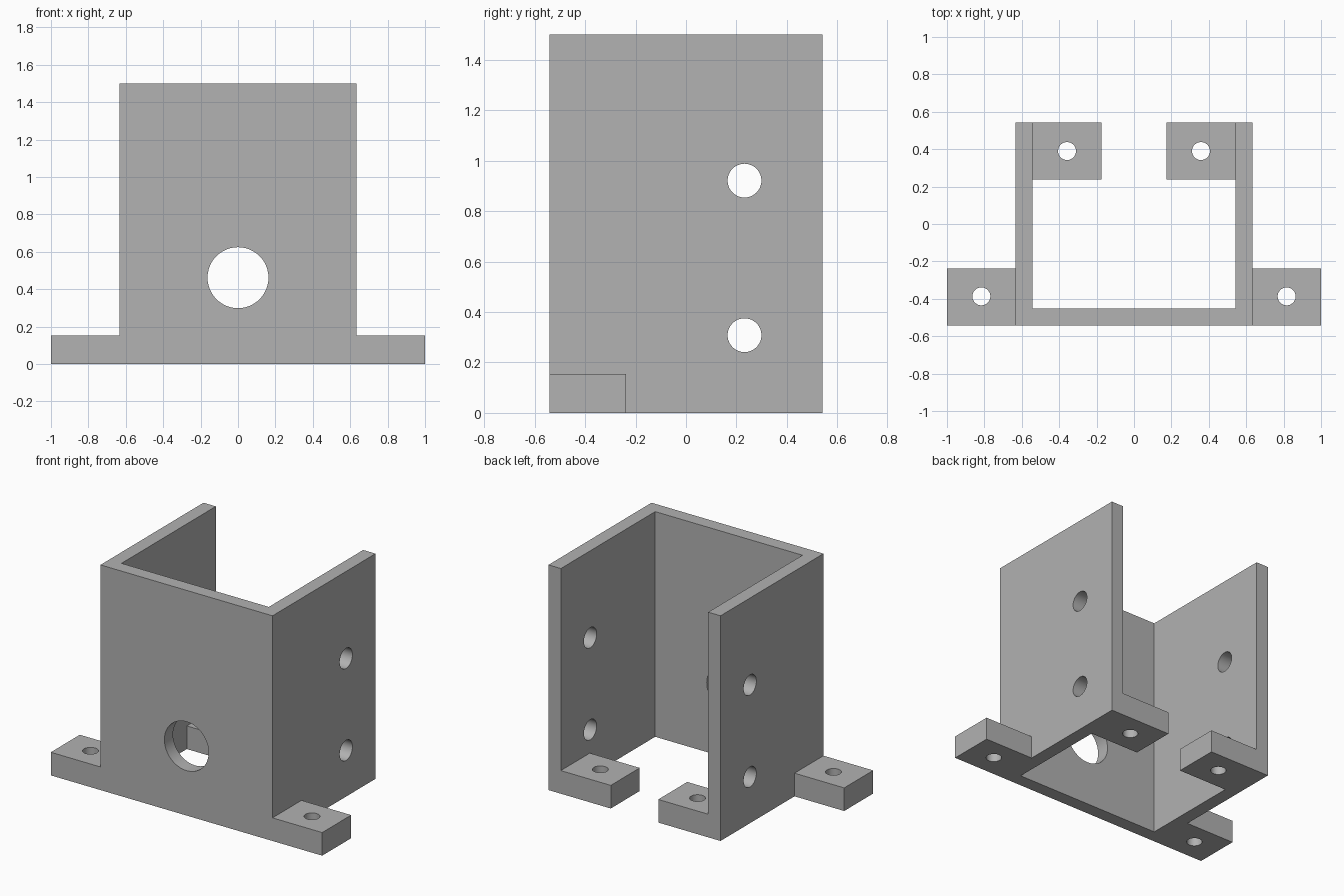
import bpy
import bmesh
from math import pi
from mathutils import Matrix, Vector

cube = bpy.data.objects.get("Cube")
if cube:
    bpy.data.objects.remove(cube, do_unlink=True)

# Main dimensions
HALF_W, HALF_D, HEIGHT = 0.634, 0.542, 1.5
WALL = 0.091
FOOT_H, FOOT_D = 0.154, 0.305
INNER_W = HALF_W - WALL

grey = bpy.data.materials.new("plain grey")
grey.use_nodes = True
colour = (0.445, 0.445, 0.445, 1)
grey.diffuse_color = colour
grey.node_tree.nodes["Principled BSDF"].inputs["Base Color"].default_value = colour


def finish(name, bm):
    bmesh.ops.recalc_face_normals(bm, faces=bm.faces)
    mesh = bpy.data.meshes.new(name)
    bm.to_mesh(mesh)
    bm.free()
    mesh.materials.append(grey)
    obj = bpy.data.objects.new(name, mesh)
    bpy.context.collection.objects.link(obj)
    return obj


def prism(name, outline, height):
    bm = bmesh.new()
    base = bm.faces.new([bm.verts.new((x, y, 0)) for x, y in outline])
    top = bmesh.ops.extrude_face_region(bm, geom=[base])["geom"]
    verts = [v for v in top if isinstance(v, bmesh.types.BMVert)]
    bmesh.ops.translate(bm, verts=verts, vec=(0, 0, height))
    return finish(name, bm)


def block(name, x0, x1, y0, y1, height):
    return prism(name, [(x0, y0), (x1, y0), (x1, y1), (x0, y1)], height)


def drill(name, radius, length, centre, axis):
    bm = bmesh.new()
    turn = Vector((0, 0, 1)).rotation_difference(Vector(axis)).to_matrix().to_4x4()
    bmesh.ops.create_cone(bm, cap_ends=True, segments=48, radius1=radius,
                          radius2=radius, depth=length,
                          matrix=Matrix.Translation(centre) @ turn)
    obj = finish(name, bm)
    obj.hide_render = True
    return obj


def combine(target, tool, operation):
    mod = target.modifiers.new(operation.title(), "BOOLEAN")
    mod.operation = operation
    mod.solver = "EXACT"
    mod.object = tool
    bpy.context.view_layer.objects.active = target
    bpy.ops.object.modifier_apply(modifier=mod.name)
    bpy.data.objects.remove(tool, do_unlink=True)


# U-shaped channel, open at the back
half = [(HALF_W, -HALF_D), (HALF_W, HALF_D), (INNER_W, HALF_D),
        (INNER_W, WALL - HALF_D)]
bracket = prism("bracket", half + [(-x, y) for x, y in reversed(half)], HEIGHT)

# Mounting feet: outside at the front, inside at the back
overlap = WALL / 2
for side in (-1, 1):
    outer = sorted((side * (HALF_W - overlap), side))
    combine(bracket, block("front_foot", *outer, -HALF_D, FOOT_D - HALF_D, FOOT_H), "UNION")
    inner = sorted((side * 0.175, side * (INNER_W + overlap)))
    combine(bracket, block("back_foot", *inner, HALF_D - FOOT_D, HALF_D, FOOT_H), "UNION")

# Screw holes through the feet
for side in (-1, 1):
    for x, y in ((0.816, -0.387), (0.358, 0.39)):
        combine(bracket, drill("foot_drill", 0.048, 0.5, (side * x, y, 0.1), (0, 0, 1)),
                "DIFFERENCE")

# Cross holes through both side walls
for z in (0.308, 0.921):
    combine(bracket, drill("side_drill", 0.067, 2, (0, 0.232, z), (1, 0, 0)), "DIFFERENCE")

# Large opening in the front wall
combine(bracket, drill("front_drill", 0.163, 0.4, (0, -HALF_D, 0.462), (0, 1, 0)),
        "DIFFERENCE")

# Smooth hole walls, crisp edges everywhere else
bpy.ops.object.select_all(action="DESELECT")
bracket.select_set(True)
bpy.context.view_layer.objects.active = bracket
bpy.ops.object.shade_smooth_by_angle(angle=pi / 6)
